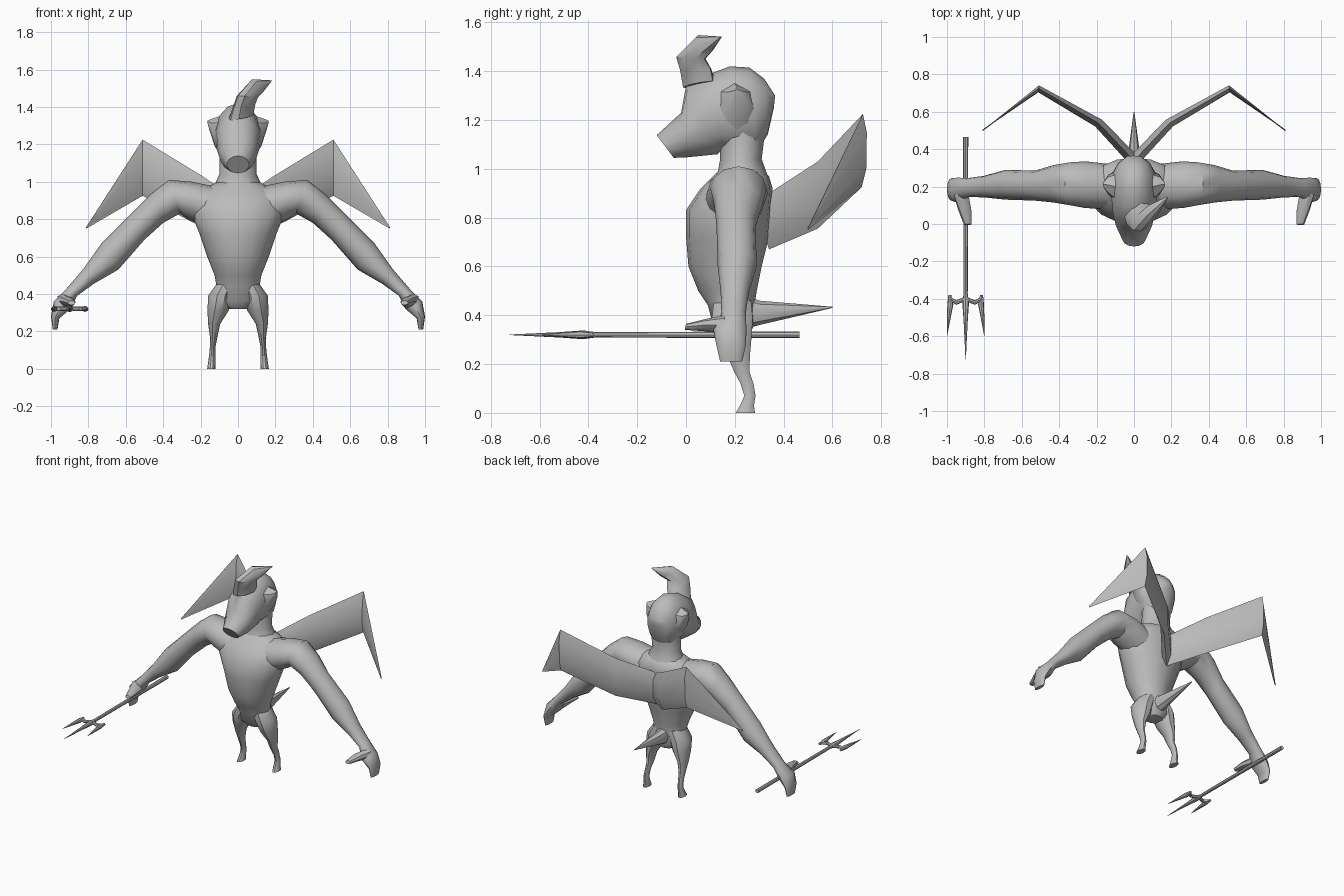
import bpy, bmesh, math
from mathutils import Vector

mat = bpy.data.materials.new("stone grey")
mat.diffuse_color = (0.5, 0.5, 0.5, 1)


def loft(name, rings, sides=12, mirror=False, angle=40):
    """Skin a chain of ellipses, each given by two opposite rim points and a half-width vector."""
    bm = bmesh.new()
    loops = []
    for a, b, w in rings:
        a, b, w = Vector(a), Vector(b), Vector(w)
        mid, half = (a + b) / 2, (a - b) / 2
        steps = [2 * math.pi * i / sides for i in range(sides)]
        loops.append([bm.verts.new(mid + half * math.cos(t) + w * math.sin(t)) for t in steps])
    for lo, hi in zip(loops, loops[1:]):
        for i in range(sides):
            j = (i + 1) % sides
            bm.faces.new((lo[i], lo[j], hi[j], hi[i]))
    bm.faces.new(loops[0])
    bm.faces.new(loops[-1])
    bmesh.ops.recalc_face_normals(bm, faces=bm.faces)
    mesh = bpy.data.meshes.new(name)
    bm.to_mesh(mesh)
    bm.free()
    mesh.materials.append(mat)
    ob = bpy.data.objects.new(name, mesh)
    bpy.context.collection.objects.link(ob)
    if mirror:
        ob.modifiers.new("mirror", 'MIRROR').use_mirror_merge = False
    bpy.ops.object.select_all(action='DESELECT')
    ob.select_set(True)
    bpy.context.view_layer.objects.active = ob
    bpy.ops.object.shade_smooth_by_angle(angle=math.radians(angle))
    return ob


def front_back(z, front, back, w):
    """Horizontal ring on the centre line."""
    return (0, front, z), (0, back, z), (w, 0, 0)


def profile(top, bottom, w):
    """Ring from two points of the side outline (y, z)."""
    return (0, *top), (0, *bottom), (w, 0, 0)


def limb(top, bottom, y, w):
    """Ring from two points of the front outline (x, z)."""
    return (top[0], y, top[1]), (bottom[0], y, bottom[1]), (0, w, 0)


# Torso and neck
loft("torso", [front_back(*r) for r in (
    (1.0, .14, .30, .11), (.97, .11, .34, .17), (.92, .06, .355, .24), (.83, 0, .35, .25),
    (.72, 0, .34, .205), (.60, .01, .31, .165), (.50, .05, .29, .125), (.44, .09, .28, .115),
    (.36, .11, .28, .12), (.32, .15, .26, .06))], 16)
loft("neck", [front_back(*r) for r in (
    (.93, .10, .35, .15), (.985, .13, .33, .125), (1.04, .14, .31, .10), (1.16, .14, .325, .10))])

# Head from snout to back of skull
loft("head", [profile(*r) for r in (
    ((-.12, 1.138), (-.05, 1.045), .06), ((-.02, 1.23), (.0, 1.047), .098),
    ((.0, 1.34), (.13, 1.06), .115), ((.10, 1.39), (.15, 1.08), .122),
    ((.18, 1.42), (.21, 1.07), .125), ((.26, 1.415), (.29, 1.07), .115),
    ((.32, 1.37), (.335, 1.14), .085), ((.365, 1.30), (.36, 1.25), .035))], 14)

# Ears flare from the sides of the skull
loft("ear", [((.10, .2, 1.35), (.08, .2, 1.12), (0, .09, 0)),
             ((.145, .21, 1.335), (.125, .21, 1.19), (0, .055, 0)),
             ((.165, .21, 1.325), (.16, .21, 1.30), (0, .015, 0))], 8, True)

# Swept single horn
loft("horn", [((-.04, .0, 1.33), (.07, .11, 1.36), (.04, -.04, 0)),
              ((-.02, -.02, 1.40), (.085, .10, 1.41), (.03, -.03, 0)),
              ((.0, -.035, 1.46), (.10, .075, 1.45), (.03, -.03, 0)),
              ((.075, .05, 1.548), (.13, .10, 1.475), (.025, -.025, 0)),
              ((.18, .143, 1.542), (.175, .14, 1.535), (.004, -.004, 0))], 8)

# Arms with hands
loft("arm", [limb(*r) for r in (
    ((.10, .97), (.15, .75), .20, .12), ((.25, 1.0), (.27, .80), .21, .125),
    ((.37, 1.01), (.31, .83), .215, .115), ((.46, .94), (.40, .78), .215, .10),
    ((.56, .84), (.50, .69), .205, .08), ((.73, .67), (.64, .53), .21, .08),
    ((.83, .53), (.77, .455), .20, .058), ((.92, .425), (.86, .39), .195, .05),
    ((.985, .36), (.895, .32), .18, .068), ((1.0, .28), (.955, .27), .185, .06),
    ((.99, .21), (.965, .21), .185, .045))], 12, True)
loft("thumb", [((.94, .16, .40), (.91, .16, .32), (.04, 0, 0)),
               ((.91, .08, .385), (.90, .07, .335), (.035, 0, 0)),
               ((.89, .0, .365), (.89, -.005, .34), (.02, 0, 0))], 8, True)

# Legs with hooves
loft("leg", [limb((xo, z), (xi, z), y, w) for z, xo, xi, y, w in (
    (.46, .11, .01, .19, .08), (.39, .16, .02, .19, .088), (.31, .163, .05, .20, .072),
    (.24, .16, .095, .215, .05), (.17, .15, .11, .228, .033), (.12, .15, .12, .25, .028),
    (.07, .155, .12, .262, .024), (.03, .16, .12, .25, .03), (0, .165, .12, .243, .042))], 10, True)

# Folded wings: root, middle, elbow, tip
loft("wing", [((.0, .34, .90), (.0, .34, .67), (.03, -.02, 0)),
              ((.19, .54, 1.03), (.19, .54, .755), (.022, -.02, 0)),
              ((.51, .725, 1.225), (.51, .72, .925), (.002, -.02, 0)),
              ((.81, .50, .76), (.81, .50, .75), (.002, .003, 0))], 6, True)

# Pointed tail
loft("tail", [profile((.20, .50), (.20, .33), .06), profile((.30, .46), (.30, .36), .042),
              profile((.60, .435), (.60, .43), .002)], 8)

# Trident
X, Z = -.9, .32


def rod(name, points, flat=1.0):
    """Rod through (x offset, y, radius) points at the trident height."""
    loft(name, [((X + x + r, y, Z), (X + x - r, y, Z), (0, 0, r * flat)) for x, y, r in points], 8)


rod("trident_shaft", ((0, .465, .014), (0, -.40, .011)))
rod("trident_middle_prong", ((0, -.37, .011), (0, -.42, .018), (0, -.52, .011), (0, -.725, .001)))
for side, s in (("left", -1), ("right", 1)):
    rod("trident_" + side + "_prong", ((s * .085, -.38, .008), (s * .082, -.43, .016),
                                       (s * .09, -.50, .010), (s * .1, -.60, .001)))
# Crossbar joining the prongs
loft("trident_crossbar", [((X + x, y + .012, Z), (X + x, y - .012, Z), (0, 0, .012))
                          for x, y in ((-.085, -.40), (-.05, -.42), (0, -.40), (.05, -.42), (.085, -.40))], 8)
